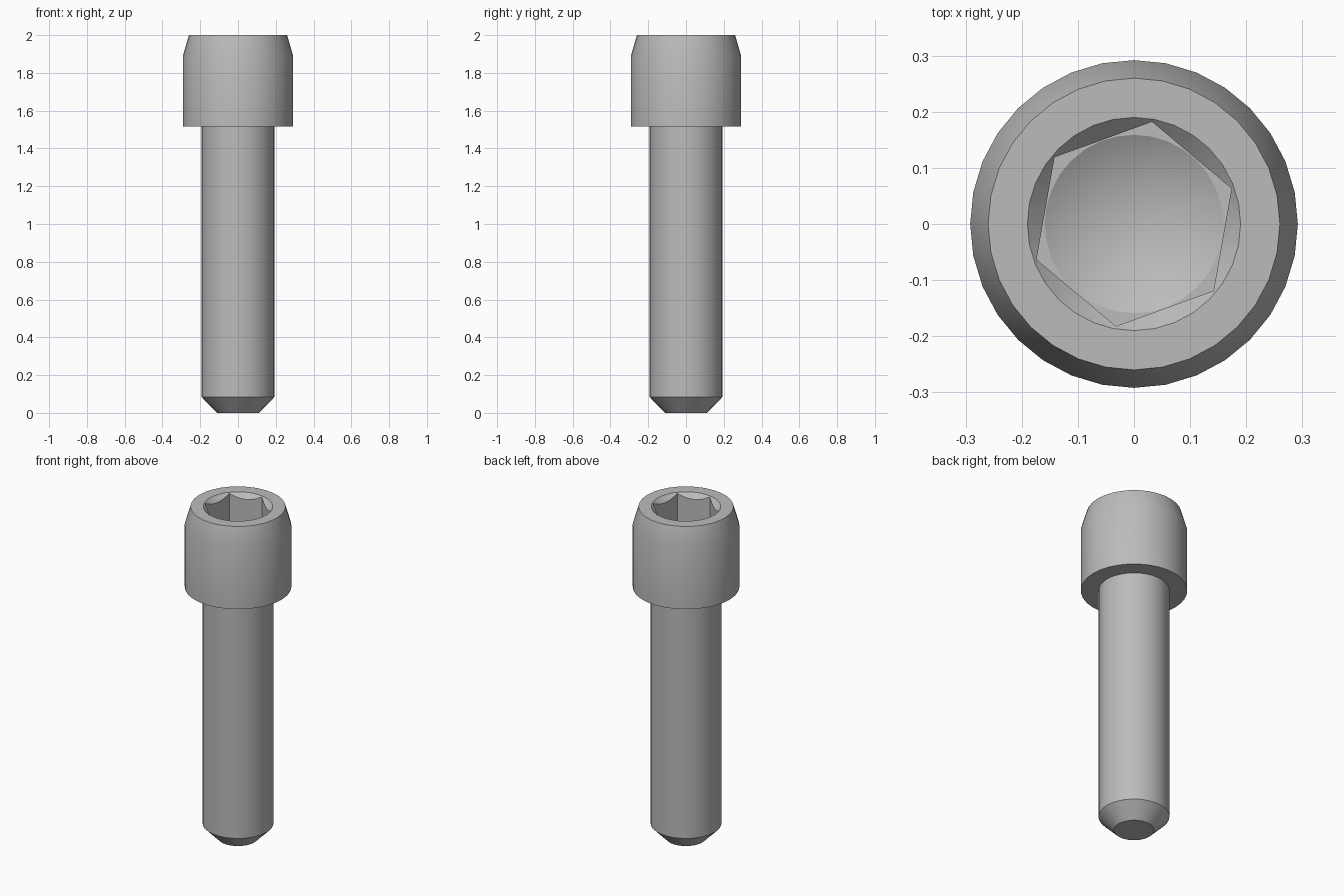
import bpy, bmesh, math
from mathutils import Matrix

cube = bpy.data.objects.get("Cube")
if cube:
    bpy.data.objects.remove(cube, do_unlink=True)

steel = bpy.data.materials.new("grey steel")
steel.use_nodes = True
COLOUR = (0.5, 0.5, 0.5, 1)
steel.diffuse_color = COLOUR
steel.node_tree.nodes["Principled BSDF"].inputs["Base Color"].default_value = COLOUR


def lathe(name, profile, sides, turn=0):
    """Revolve a closed (radius, height) profile that runs from axis to axis."""
    bm = bmesh.new()
    verts = [bm.verts.new((r, 0, z)) for r, z in profile]
    edges = [bm.edges.new(pair) for pair in zip(verts, verts[1:])]
    bmesh.ops.spin(bm, geom=verts + edges, axis=(0, 0, 1), cent=(0, 0, 0),
                   angle=math.tau, steps=sides)
    bmesh.ops.remove_doubles(bm, verts=bm.verts, dist=1e-5)
    bmesh.ops.recalc_face_normals(bm, faces=bm.faces)
    bm.transform(Matrix.Rotation(math.radians(turn), 4, "Z"))
    mesh = bpy.data.meshes.new(name)
    bm.to_mesh(mesh)
    bm.free()
    mesh.materials.append(steel)
    obj = bpy.data.objects.new(name, mesh)
    bpy.context.collection.objects.link(obj)
    return obj


SIDES = 32
FLOOR = 1.75

# Solid bolt: pointed tip, shank and tapered head
bolt = lathe("socket_bolt", [(0, 0), (0.11, 0), (0.194, 0.085), (0.194, 1.515),
                             (0.292, 1.515), (0.292, 1.89), (0.26, 2), (0, 2)], SIDES)

# Cutters: hexagonal socket, drilled cone at its floor, chamfer at its mouth
cutters = [
    lathe("hex_cutter", [(0, FLOOR), (0.185, FLOOR), (0.185, 2.1), (0, 2.1)], 6, 20),
    lathe("drill_cutter", [(0, FLOOR - 0.09), (0.159, FLOOR), (0.159, FLOOR + 0.05),
                           (0, FLOOR + 0.05)], SIDES),
    lathe("chamfer_cutter", [(0, 1.95), (0.14, 1.95), (0.21, 2.02), (0, 2.02)], SIDES),
]
bpy.ops.object.select_all(action="DESELECT")
bpy.context.view_layer.objects.active = bolt
bolt.select_set(True)
for cutter in cutters:
    cutter.hide_render = True
    cut = bolt.modifiers.new(cutter.name, "BOOLEAN")
    cut.operation = "DIFFERENCE"
    cut.solver = "EXACT"
    cut.object = cutter
    bpy.ops.object.modifier_apply(modifier=cut.name)
    bpy.data.objects.remove(cutter, do_unlink=True)

bpy.ops.object.shade_smooth_by_angle(angle=math.radians(25))
